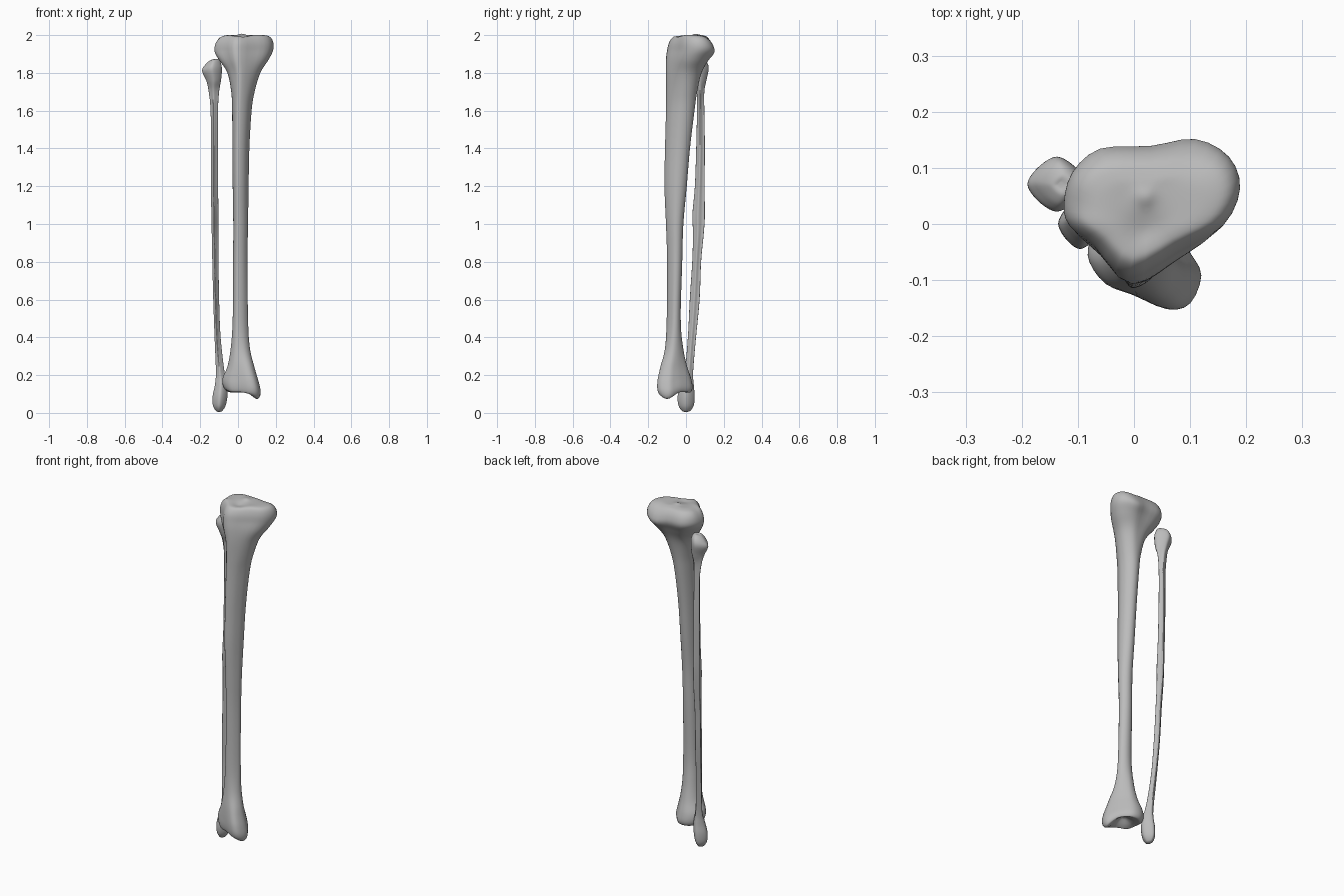
import bpy, bmesh, math
from mathutils import Vector

if "Cube" in bpy.data.objects:
    bpy.data.objects.remove(bpy.data.objects["Cube"])

SIDES, STEPS = 36, 5

bone = bpy.data.materials.new("bone grey")
bone.use_nodes = True
bone.diffuse_color = (0.5, 0.5, 0.5, 1)
bone.node_tree.nodes["Principled BSDF"].inputs["Base Color"].default_value = bone.diffuse_color


def spline(a, b, c, d, t):
    """Catmull-Rom value between b and c."""
    return b + 0.5 * t * (c - a + t * (2 * a - 5 * b + 4 * c - d + t * (3 * (b - c) + d - a)))


def outline(points):
    """Smooth closed outline, scaled to fill the square from -1 to 1."""
    pts, n, ring = [Vector(p) for p in points], len(points), []
    for k in range(SIDES):
        i, t = divmod(k * n / SIDES, 1)
        i = int(i)
        ring.append(spline(*(pts[(i + j) % n] for j in (-1, 0, 1, 2)), t))
    lo = Vector([min(p[a] for p in ring) for a in (0, 1)])
    hi = Vector([max(p[a] for p in ring) for a in (0, 1)])
    return [Vector([2 * (p[a] - lo[a]) / (hi[a] - lo[a]) - 1 for a in (0, 1)]) for p in ring]


def bump(x, y, cx, cy, r):
    return math.exp(-((x - cx) ** 2 + (y - cy) ** 2) / (r * r))


def clamp(v):
    return max(0.0, min(1.0, v))


def loft(name, rows, top, shaft, bottom, relief):
    """Skin rows of (z, x min, x max, y min, y max, shape); shape 1 is top, -1 bottom."""
    rows = [Vector(r) for r in rows]
    dense = []
    for i in range(len(rows) - 1):
        four = [rows[max(0, min(len(rows) - 1, i + j))] for j in (-1, 0, 1, 2)]
        dense += [spline(*four, s / STEPS) for s in range(STEPS)]
    dense.append(rows[-1])
    bm = bmesh.new()
    rings = []
    for z, x0, x1, y0, y1, w in dense:
        end = top if w > 0 else bottom
        ring = []
        for p, q in zip(shaft, end):
            m = p.lerp(q, clamp(abs(w)))
            x = (x0 + x1) / 2 + m.x * (x1 - x0) / 2
            y = (y0 + y1) / 2 + m.y * (y1 - y0) / 2
            ring.append(bm.verts.new((x, y, z + relief(x, y, z))))
        rings.append(ring)
    for a, b in zip(rings, rings[1:]):
        for k in range(SIDES):
            n = (k + 1) % SIDES
            bm.faces.new((a[k], a[n], b[n], b[k]))
    bm.faces.new(rings[0])
    bm.faces.new(rings[-1])
    bmesh.ops.recalc_face_normals(bm, faces=bm.faces)
    mesh = bpy.data.meshes.new(name)
    bm.to_mesh(mesh)
    bm.free()
    mesh.materials.append(bone)
    mesh.shade_smooth()
    obj = bpy.data.objects.new(name, mesh)
    bpy.context.collection.objects.link(obj)
    return obj


# Cross-sections, starting at the front and turning towards +x
plateau = outline([(-.01, -.11), (.08, -.06), (.16, -.01), (.19, .06), (.17, .12), (.11, .153),
                   (.03, .14), (-.06, .135), (-.11, .09), (-.125, .03), (-.115, -.01), (-.07, -.05)])
crest = outline([(-.3, -1), (.35, -.75), (.8, -.3), (1, .1), (.9, .55), (.5, .9),
                 (0, 1), (-.5, .85), (-.85, .5), (-1, .1), (-.9, -.4), (-.65, -.85)])
ankle = outline([(0, -.125), (.06, -.15), (.1, -.14), (.12, -.09), (.1, -.05), (.07, -.01),
                 (.03, .03), (-.02, .035), (-.06, .01), (-.08, -.03), (-.08, -.065), (-.05, -.105)])
oval = outline([(0, -1), (1, 0), (0, 1), (-1, 0)])
ridged = outline([(-.2, -1), (.5, -.5), (1, -.1), (.5, .5), (.3, 1), (-.5, .6), (-1, .2), (-.5, -.4)])


# Large bone: knee plateau, crested shaft, ankle end
def shin_relief(x, y, z):
    low, high = clamp((.25 - z) / .13), clamp((z - 1.85) / .1)
    ankle_dz = -.035 * bump(x, y, .1, -.1, .045) + .02 * bump(x, y, .03, -.06, .04) \
        + .015 * bump(x, y, -.08, -.06, .04)
    knee_dz = -.018 * bump(x, y, .1, .15, .05) - .012 * bump(x, y, .02, -.02, .04) \
        + .008 * bump(x, y, .02, .05, .02) - .015 * bump(x, y, -.12, .03, .04)
    return low * ankle_dz + high * knee_dz


loft("shin_bone", [
    (.125, .01, .03, -.07, -.05, -1),
    (.112, -.04, .085, -.12, .005, -1),
    (.11, -.065, .11, -.142, .025, -1),
    (.135, -.08, .12, -.152, .035, -1),
    (.18, -.08, .11, -.15, .028, -1),
    (.25, -.055, .085, -.138, .006, -.8),
    (.35, -.038, .062, -.115, -.015, -.4),
    (.5, -.028, .053, -.102, -.028, 0),
    (.8, -.026, .05, -.1, -.02, 0),
    (1, -.025, .053, -.106, -.014, 0),
    (1.2, -.028, .056, -.114, .004, 0),
    (1.4, -.03, .06, -.111, .021, 0),
    (1.6, -.031, .072, -.106, .045, 0),
    (1.7, -.036, .088, -.105, .06, .15),
    (1.8, -.056, .118, -.106, .085, .45),
    (1.87, -.1, .162, -.106, .122, .8),
    (1.92, -.123, .186, -.1, .15, 1),
    (1.96, -.122, .187, -.09, .145, 1),
    (1.99, -.105, .17, -.07, .122, 1),
    (2, -.075, .135, -.045, .09, 1),
    (2, -.02, .07, -.01, .06, 1),
    (2, .015, .03, .02, .03, 1)], plateau, crest, ankle, shin_relief)

# Slender outer bone: rounded head, ridged shaft, pointed foot
loft("outer_bone", [
    (.005, -.105, -.095, -.005, .005, -1),
    (.012, -.118, -.082, -.022, .024, -1),
    (.04, -.133, -.065, -.04, .041, -1),
    (.09, -.134, -.056, -.044, .046, -1),
    (.15, -.122, -.058, -.03, .041, -1),
    (.22, -.117, -.072, -.007, .038, -.5),
    (.4, -.124, -.092, .01, .053, 0),
    (.6, -.131, -.1, .02, .072, 0),
    (.8, -.136, -.103, .033, .08, 0),
    (.95, -.139, -.104, .037, .094, 0),
    (1.05, -.141, -.104, .034, .1, 0),
    (1.2, -.143, -.105, .047, .098, 0),
    (1.4, -.144, -.106, .054, .1, 0),
    (1.6, -.145, -.106, .058, .097, 0),
    (1.7, -.155, -.1, .056, .097, .4),
    (1.76, -.168, -.09, .036, .108, 1),
    (1.82, -.19, -.085, .022, .12, 1),
    (1.855, -.175, -.092, .032, .112, 1),
    (1.873, -.15, -.105, .05, .09, 1),
    (1.873, -.135, -.125, .065, .075, 1)], oval, ridged, oval,
    lambda x, y, z: -.015 * clamp((z - 1.75) / .1) * bump(x, y, -.18, .06, .04))
